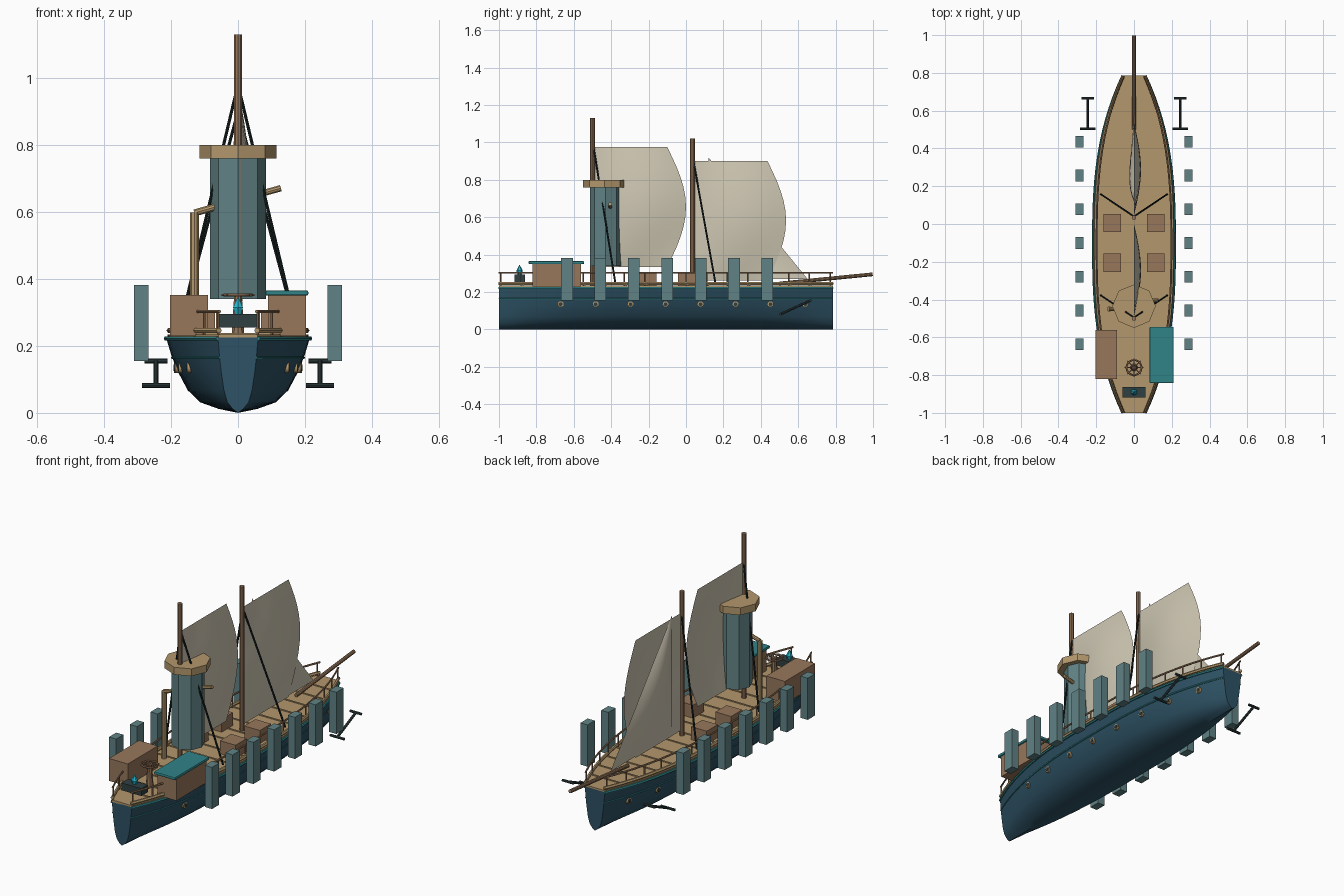
import bpy, bmesh, math
from mathutils import Vector

cube = bpy.data.objects.get("Cube")
if cube:
    bpy.data.objects.remove(cube, do_unlink=True)


def material(name, r, g, b):
    m = bpy.data.materials.new(name)
    m.use_nodes = True
    m.diffuse_color = (r, g, b, 1)
    m.node_tree.nodes["Principled BSDF"].inputs["Base Color"].default_value = (r, g, b, 1)
    return m


NAVY = material("hull navy", 0.027, 0.085, 0.13)
TEAL = material("trim teal", 0.03, 0.23, 0.25)
TAN = material("deck tan", 0.45, 0.31, 0.15)
BROWN = material("wood brown", 0.31, 0.185, 0.105)
SLATE = material("slate blue", 0.12, 0.225, 0.235)
CANVAS = material("sail canvas", 0.62, 0.57, 0.45)
DARK = material("dark iron", 0.03, 0.05, 0.053)
ROPE = material("black rope", 0.01, 0.018, 0.018)
CYAN = material("crystal cyan", 0.02, 0.5, 0.65)


def finish(name, bm, mat, smooth=False):
    bmesh.ops.recalc_face_normals(bm, faces=bm.faces)
    me = bpy.data.meshes.new(name)
    bm.to_mesh(me)
    bm.free()
    ob = bpy.data.objects.new(name, me)
    bpy.context.collection.objects.link(ob)
    me.materials.append(mat)
    if smooth:
        bpy.ops.object.select_all(action="DESELECT")
        ob.select_set(True)
        bpy.context.view_layer.objects.active = ob
        bpy.ops.object.shade_smooth_by_angle(angle=math.radians(35))
    return ob


def box(name, x, y, z, mat):
    """Box from (min, max) ranges."""
    bm = bmesh.new()
    bmesh.ops.create_cube(bm, size=1)
    for v in bm.verts:
        v.co = [r[0] + (c + 0.5) * (r[1] - r[0]) for c, r in zip(v.co, (x, y, z))]
    return finish(name, bm, mat)


def rod(name, a, b, r, mat, sides=8, r2=None, smooth=True):
    """Cylinder or cone between two points."""
    a, b = Vector(a), Vector(b)
    bm = bmesh.new()
    bmesh.ops.create_cone(bm, cap_ends=True, segments=sides, radius1=r,
                          radius2=r if r2 is None else r2, depth=(b - a).length)
    q = Vector((0, 0, 1)).rotation_difference(b - a)
    for v in bm.verts:
        v.co = q @ v.co + (a + b) / 2
    return finish(name, bm, mat, smooth)


def tube(name, pts, r, mat, sides=6, closed=False):
    """Round tube swept along a path."""
    bm = bmesh.new()
    pts = [Vector(p) for p in pts]
    n, rings = len(pts), []
    for i, p in enumerate(pts):
        nxt = pts[(i + 1) % n] if closed else pts[min(i + 1, n - 1)]
        prv = pts[i - 1] if closed else pts[max(i - 1, 0)]
        d = (nxt - prv).normalized()
        u = d.cross(Vector((0, 0, 1))).normalized()
        w = u.cross(d)
        angles = [math.tau * k / sides for k in range(sides)]
        rings.append([bm.verts.new(p + r * (math.cos(t) * u + math.sin(t) * w)) for t in angles])
    for i in range(n if closed else n - 1):
        A, B = rings[i], rings[(i + 1) % n]
        for k in range(sides):
            bm.faces.new((A[k], A[(k + 1) % sides], B[(k + 1) % sides], B[k]))
    if not closed:
        bm.faces.new(rings[0])
        bm.faces.new(rings[-1])
    return finish(name, bm, mat, True)


# Hull shape: half width along the length, and section fraction by height
BOW, STERN, MID = 0.785, -1.0, -0.107
SECTION = [(0, 0), (0.27, 0.012), (0.53, 0.032), (0.7, 0.068), (0.84, 0.125), (0.93, 0.175), (1, 0.225)]
STATIONS = [STERN + (BOW - STERN) * i / 32 for i in range(33)]


def half(y):
    t = min(1, abs(y - MID) / (BOW - MID))
    return 0.06 + 0.155 * (1 - t ** 2.7)


def flare(z):
    for (f0, z0), (f1, z1) in zip(SECTION, SECTION[1:]):
        if z <= z1:
            return f0 + (f1 - f0) * (z - z0) / (z1 - z0)
    return 1


bm = bmesh.new()
rings = []
outline = [(-f, z) for f, z in SECTION[:0:-1]] + SECTION
for y in STATIONS:
    rings.append([bm.verts.new((f * half(y), y, z)) for f, z in outline])
for A, B in zip(rings, rings[1:]):
    for k in range(len(A) - 1):
        bm.faces.new((A[k], A[k + 1], B[k + 1], B[k]))
bm.faces.new(rings[0])
bm.faces.new(rings[-1])
finish("hull", bm, NAVY, True)

# Deck slab with cross beams
bm = bmesh.new()
edge = [(half(y), y) for y in STATIONS] + [(-half(y), y) for y in reversed(STATIONS)]
face = bm.faces.new([bm.verts.new((x * 0.98, y, 0.222)) for x, y in edge])
top = bmesh.ops.extrude_face_region(bm, geom=[face])["geom"]
bmesh.ops.translate(bm, vec=(0, 0, 0.012), verts=[g for g in top if isinstance(g, bmesh.types.BMVert)])
finish("deck", bm, TAN)
for i in range(15):
    y = -0.87 + i * 0.11
    w = half(y) * 0.93
    box("deck_beam", (-w, w), (y - 0.004, y + 0.004), (0.23, 0.238), TAN)

# Trim, rails, posts and portholes on both sides
for s in (-1, 1):
    def run(k, z):
        return [(s * half(y) * k, y, z) for y in STATIONS]
    tube("gunwale_trim", run(1, 0.222), 0.007, TEAL)
    tube("hull_stripe", run(flare(0.165), 0.165), 0.004, TEAL)
    tube("lower_rail", run(0.95, 0.246), 0.009, TAN)
    tube("upper_rail", run(0.92, 0.303), 0.005, BROWN)
    for i in range(17):
        y = -0.99 + i * 0.11
        x = s * half(y) * 0.92
        rod("rail_post", (x, y, 0.232), (x, y, 0.303), 0.004, BROWN, 6)
    for i in range(8):
        y = -0.67 + 0.187 * i
        x = half(y) * flare(0.135)
        rod("porthole_rim", (s * (x - 0.015), y, 0.135), (s * (x + 0.006), y, 0.135), 0.016, TAN, 12)
        rod("porthole_glass", (s * x, y, 0.135), (s * (x + 0.008), y, 0.135), 0.01, DARK, 12)

    # Floating side pillars
    for i in range(7):
        y = 0.435 - 0.1785 * i
        box("side_pillar", sorted((s * 0.267, s * 0.31)), (y - 0.031, y + 0.031), (0.155, 0.382), SLATE)

    # Anchor
    low, high = Vector((s * 0.245, 0.505, 0.082)), Vector((s * 0.245, 0.665, 0.155))
    rod("anchor_shank", low, high, 0.007, DARK)
    rod("anchor_arms", low - Vector((0.042, 0, 0)), low + Vector((0.042, 0, 0)), 0.007, DARK)
    rod("anchor_stock", high - Vector((0.034, 0, 0)), high + Vector((0.034, 0, 0)), 0.007, DARK)

    # Deck hatches
    for y in (0.005, -0.205):
        box("hatch", (s * 0.115 - 0.047, s * 0.115 + 0.047), (y - 0.048, y + 0.048), (0.232, 0.305), BROWN)

    # Cabins
    box("cabin", sorted((s * 0.09, s * 0.203)), (-0.82, -0.562), (0.23, 0.352), BROWN)

    # Shrouds
    for y, z in ((-0.495, 0.98), (0.04, 0.9)):
        rod("shroud", (0, y, z), (s * 0.175, y + 0.117, 0.25), 0.005, ROPE, 6)

roof = box("cabin_roof", (0.082, 0.21), (-0.842, -0.545), (0.35, 0.366), TEAL)
bevel = roof.modifiers.new("soft_edge", "BEVEL")
bevel.width, bevel.segments = 0.005, 2

# Masts and bowsprit
rod("aft_mast", (0, -0.5, 0.232), (0, -0.5, 1.13), 0.0125, BROWN, 10)
rod("fore_mast", (0, 0.035, 0.232), (0, 0.035, 1.02), 0.0125, BROWN, 10)
rod("bowsprit", (0, 0.5, 0.246), (0, 0.998, 0.295), 0.01, BROWN, 10)


# Sails
def sail(name, luff, leech, belly, n=12):
    """Grid between two edges given as functions of height fraction."""
    bm = bmesh.new()
    grid = []
    for j in range(n + 1):
        v = j / n
        (y0, z0), (y1, z1) = luff(v), leech(v)
        grid.append([bm.verts.new((belly * math.sin(math.pi * i / n) * math.sin(math.pi * v),
                                   y0 + (y1 - y0) * i / n, z0 + (z1 - z0) * i / n))
                     for i in range(n + 1)])
    for A, B in zip(grid, grid[1:]):
        for i in range(n):
            bm.faces.new((A[i], A[i + 1], B[i + 1], B[i]))
    bmesh.ops.remove_doubles(bm, verts=bm.verts, dist=0.0001)
    return finish(name, bm, CANVAS, True)


for name, y, z in (("aft_sail", -0.49, 0.335), ("fore_sail", 0.045, 0.262)):
    sail(name, lambda v: (y, z + 0.64 * v),
         lambda v: (y + 0.39 + 0.1 * math.sin(math.pi * v), z + 0.64 * v), 0.037)
sail("jib", lambda v: (0.12, 0.27 + 0.65 * v), lambda v: (0.65 - 0.53 * v, 0.27 + 0.65 * v), -0.025)

# Eight-sided tower with a wide cap
rod("tower", (0, -0.43, 0.34), (0, -0.43, 0.765), 0.083, SLATE, 8, smooth=False)
rod("tower_cap", (0, -0.435, 0.76), (0, -0.435, 0.8), 0.115, TAN, 8, smooth=False)
rod("tower_spout", (0.06, -0.405, 0.652), (0.128, -0.405, 0.671), 0.01, TAN, 10)
rod("stove_pipe", (-0.13, -0.45, 0.232), (-0.13, -0.45, 0.598), 0.014, TAN, 10)
rod("stove_pipe_elbow", (-0.13, -0.45, 0.597), (-0.06, -0.45, 0.617), 0.011, TAN, 10)

# Steering wheel lying flat on its pedestal
HUB = Vector((0, -0.76, 0.352))
rod("wheel_pedestal", (0, -0.76, 0.232), HUB, 0.02, BROWN, 10, r2=0.012)
tube("wheel_rim", [HUB + Vector((0.04 * math.cos(t), 0.04 * math.sin(t), 0))
                   for t in [math.tau * k / 20 for k in range(20)]], 0.005, BROWN, closed=True)
for k in range(4):
    arm = Vector((math.cos(k * math.pi / 4), math.sin(k * math.pi / 4), 0)) * 0.049
    rod("wheel_spoke", HUB - arm, HUB + arm, 0.003, BROWN, 6)

# Glowing crystal on its stand
box("crystal_stand", (-0.06, 0.06), (-0.918, -0.862), (0.255, 0.295), DARK)
rod("crystal_base", (0, -0.89, 0.29), (0, -0.89, 0.315), 0.009, CYAN, 6, r2=0.017, smooth=False)
rod("crystal_tip", (0, -0.89, 0.315), (0, -0.89, 0.348), 0.017, CYAN, 6, r2=0, smooth=False)
